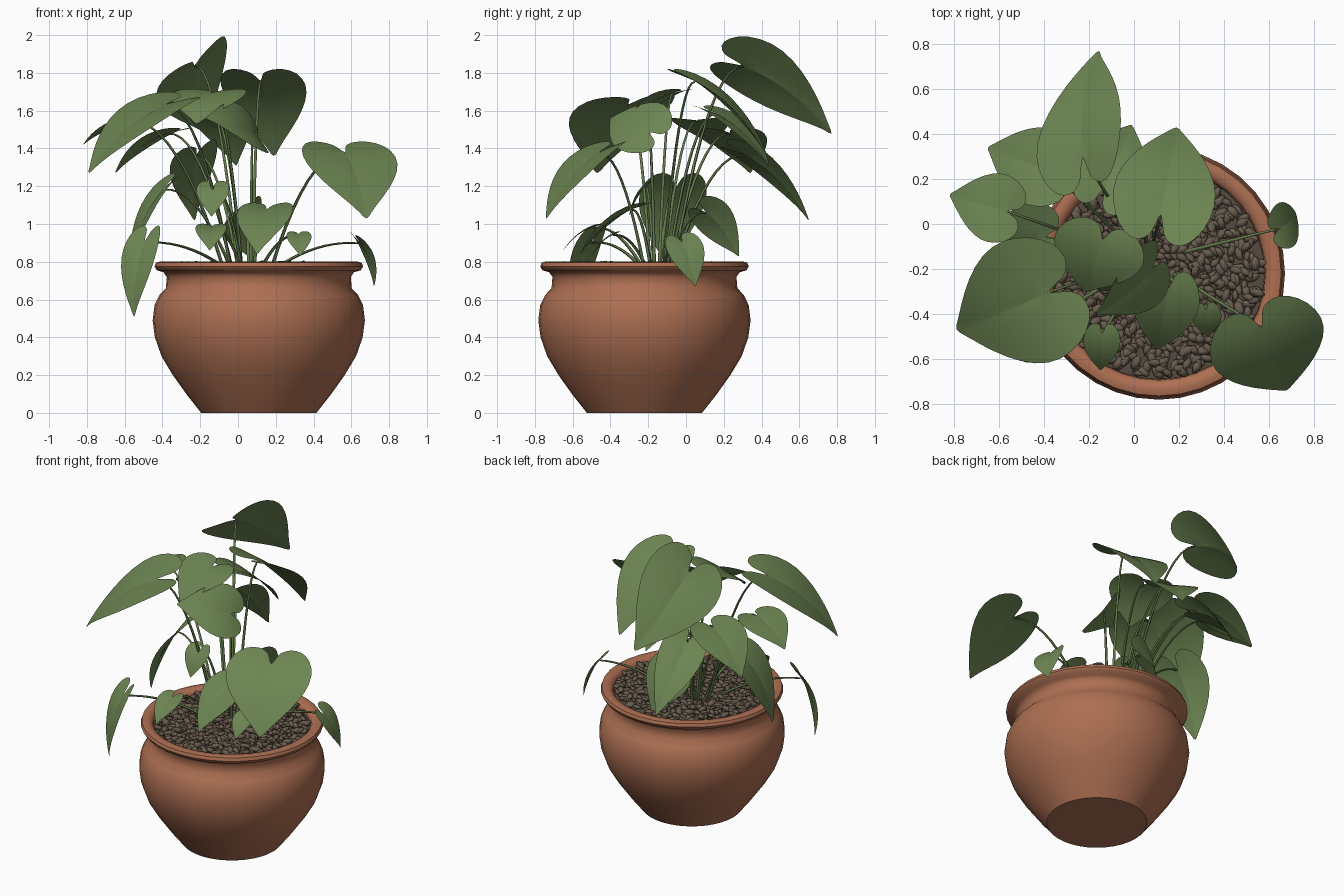
import bpy, bmesh, math, random
from mathutils import Vector, Matrix, Euler

if "Cube" in bpy.data.objects:
    bpy.data.objects.remove(bpy.data.objects["Cube"])

random.seed(4)
CX, CY = 0.11, -0.22          # pot axis


def material(name, rgb):
    m = bpy.data.materials.new(name)
    m.diffuse_color = (*rgb, 1)
    m.use_nodes = True
    m.node_tree.nodes["Principled BSDF"].inputs["Base Color"].default_value = m.diffuse_color
    return m


TERRACOTTA = material("terracotta", (0.42, 0.16, 0.085))
LEAF = material("leaf_green", (0.15, 0.235, 0.085))
STEM = material("stem_green", (0.125, 0.195, 0.07))
PEBBLE = material("brown_pebble", (0.14, 0.105, 0.075))
SOIL = material("dark_soil", (0.09, 0.068, 0.05))


def finish(bm, name, mat, angle):
    me = bpy.data.meshes.new(name)
    bm.to_mesh(me)
    bm.free()
    me.materials.append(mat)
    ob = bpy.data.objects.new(name, me)
    bpy.context.collection.objects.link(ob)
    bpy.ops.object.select_all(action='DESELECT')
    bpy.context.view_layer.objects.active = ob
    ob.select_set(True)
    bpy.ops.object.shade_smooth_by_angle(angle=math.radians(angle))
    return ob


def lathe(name, profile, mat, sides=36):
    bm = bmesh.new()
    rings = []
    for r, z in profile:
        rings.append([bm.verts.new((CX + r * math.cos(2 * math.pi * i / sides),
                                    CY + r * math.sin(2 * math.pi * i / sides), z))
                      for i in range(sides)])
    for a, b in zip(rings, rings[1:]):
        for i in range(sides):
            j = (i + 1) % sides
            bm.faces.new((a[i], a[j], b[j], b[i]))
    bm.faces.new(rings[0][::-1])
    bm.faces.new(rings[-1])
    return finish(bm, name, mat, 50)


# Pot: belly, neck, rolled rim and inner wall
lathe("pot", [(0.305, 0), (0.38, 0.095), (0.455, 0.2), (0.515, 0.30), (0.55, 0.40),
              (0.562, 0.49), (0.552, 0.57), (0.525, 0.625), (0.492, 0.66), (0.487, 0.72),
              (0.505, 0.745), (0.54, 0.755), (0.552, 0.775), (0.545, 0.795), (0.52, 0.802),
              (0.49, 0.795), (0.475, 0.775), (0.47, 0.72)], TERRACOTTA)
lathe("soil", [(0.472, 0.74), (0.472, 0.762)], SOIL)

# Pebbles covering the soil, laid in a spiral
bm = bmesh.new()
for i in range(700):
    r = 0.455 * math.sqrt((i + 0.5) / 700)
    a = i * 2.39996 + random.uniform(-0.1, 0.1)
    s = random.uniform(0.8, 1.25)
    mat = (Matrix.Translation((CX + r * math.cos(a), CY + r * math.sin(a),
                               random.uniform(0.765, 0.787)))
           @ Euler((random.uniform(-0.5, 0.5), random.uniform(-0.5, 0.5),
                    random.uniform(0, 6.28))).to_matrix().to_4x4()
           @ Matrix.Diagonal((0.033 * s, 0.019 * s, 0.014 * s, 1)))
    bmesh.ops.create_icosphere(bm, subdivisions=1, radius=1, matrix=mat)
finish(bm, "pebbles", PEBBLE, 60)

# Half outline of a heart leaf: u runs from lobes to tip, v across
HALF = [(-0.08, 0.15), (-0.14, 0.38), (-0.12, 0.68), (0.0, 0.96), (0.2, 1.1),
        (0.42, 1.0), (0.64, 0.7), (0.82, 0.36), (0.94, 0.12)]
OUTLINE = HALF + [(1.03, 0)] + [(u, -v) for u, v in reversed(HALF)]


def heart_leaf(name, base, tip, ratio, roll):
    """Arched heart leaf from base to tip; returns the point where the stem joins."""
    mid = Vector(base)
    axis = Vector(tip) - mid
    size = axis.length
    side = axis.cross(Vector((0, 0, 1))).normalized()
    up = side.cross(axis).normalized()
    across = (side * math.cos(roll) + up * math.sin(roll)) * size * ratio
    n = across.cross(axis).normalized()

    def at(u, v):
        h = 0.42 * u * (1 - u) + 0.05 * abs(v) * (1 - u) - 0.05 * v * v * u
        return mid + axis * u + across * v + n * size * h

    bm = bmesh.new()
    u0 = 0.1
    centre = bm.verts.new(at(u0, 0))
    rings = [[bm.verts.new(at(u0 + (u - u0) * k, v * k)) for u, v in OUTLINE]
             for k in (0.3, 0.65, 1)]
    for i in range(len(OUTLINE) - 1):
        bm.faces.new((centre, rings[0][i + 1], rings[0][i]))
        for a, b in zip(rings, rings[1:]):
            bm.faces.new((a[i], a[i + 1], b[i + 1], b[i]))
    bmesh.ops.recalc_face_normals(bm, faces=bm.faces)
    if sum((f.normal for f in bm.faces), Vector()).dot(n) < 0:
        bmesh.ops.reverse_faces(bm, faces=bm.faces)
    ob = finish(bm, name, LEAF, 60)
    ob.modifiers.new("smooth", 'SUBSURF').levels = 1
    return at(u0, 0) - n * 0.004


# Leaves: base and tip; the width and roll follow a default with few exceptions
LEAVES = {
    "top_back": ((-.22, .24, 1.86), (-.16, .77, 1.48)),
    "top_right": ((.11, -.01, 1.78), (.19, .43, 1.36)),
    "back_left": ((-.33, .22, 1.49), (-.65, .34, 1.27)),
    "back_middle": ((-.15, .12, 1.60), (-.01, .44, 1.31)),
    "back_hanging": ((-.21, .26, 1.39), (-.23, .65, 1.02)),
    "large_left": ((-.33, -.28, 1.65), (-.79, -.47, 1.27)),
    "far_left": ((-.54, .05, 1.55), (-.82, .13, 1.42)),
    "upper_front": ((-.13, -.04, 1.70), (-.22, -.30, 1.53)),
    "middle_front": ((.10, -.17, 1.47), (-.17, -.40, 1.56)),
    "large_right": ((.55, -.42, 1.40), (.68, -.74, 1.03)),
    "low_front": ((.16, -.25, 1.09), (.10, -.56, .84)),
    "small_front_left": ((-.14, -.47, .99), (-.15, -.65, .86)),
    "small_front_right": ((.32, -.37, .95), (.33, -.50, .83)),
    "low_left": ((-.36, -.05, 1.22), (-.57, -.10, .78)),
    "hanging_left": ((-.48, -.48, .94), (-.55, -.57, .51)),
    "low_right": ((.63, -.03, .92), (.72, .05, .67)),
    "low_back": ((.04, .08, 1.08), (.06, .28, .83)),
    "inner_front": ((-.13, -.20, 1.21), (-.14, -.30, 1.04)),
}
WIDTH = {"back_hanging": .24, "hanging_left": .24, "upper_front": .6, "large_right": .49,
         "large_left": .44, "far_left": .46, "back_left": .41, "middle_front": .45,
         "low_back": .42, "inner_front": .42}
ROLL = {"top_back": .75, "large_left": .1, "middle_front": .8, "low_back": .85,
        "back_hanging": .4, "low_right": -.4}

# Stems: one arching tube from the crown to each leaf
cu = bpy.data.curves.new("stems", 'CURVE')
cu.dimensions = '3D'
cu.bevel_depth = 0.0075
cu.bevel_resolution = 1
cu.materials.append(STEM)
for name, (base, tip) in LEAVES.items():
    end = heart_leaf("leaf_" + name, base, tip, WIDTH.get(name, .35), ROLL.get(name, 0))
    start = Vector((0.05 + 0.22 * end.x, -0.16 + 0.2 * (end.y + 0.16), 0.76))
    ctrl = start.lerp(end, 0.5)
    ctrl.z = end.z + 0.02
    sp = cu.splines.new('POLY')
    sp.points.add(10)
    for i, p in enumerate(sp.points):
        k = i / 10
        q = start * (1 - k) ** 2 + ctrl * 2 * k * (1 - k) + end * k * k
        p.co = (*q, 1)
        p.radius = 1.25 - 0.6 * k
stems = bpy.data.objects.new("stems", cu)
bpy.context.collection.objects.link(stems)
bpy.ops.object.select_all(action='DESELECT')
bpy.context.view_layer.objects.active = stems
stems.select_set(True)
bpy.ops.object.convert(target='MESH')
bpy.ops.object.shade_smooth_by_angle(angle=math.radians(60))
